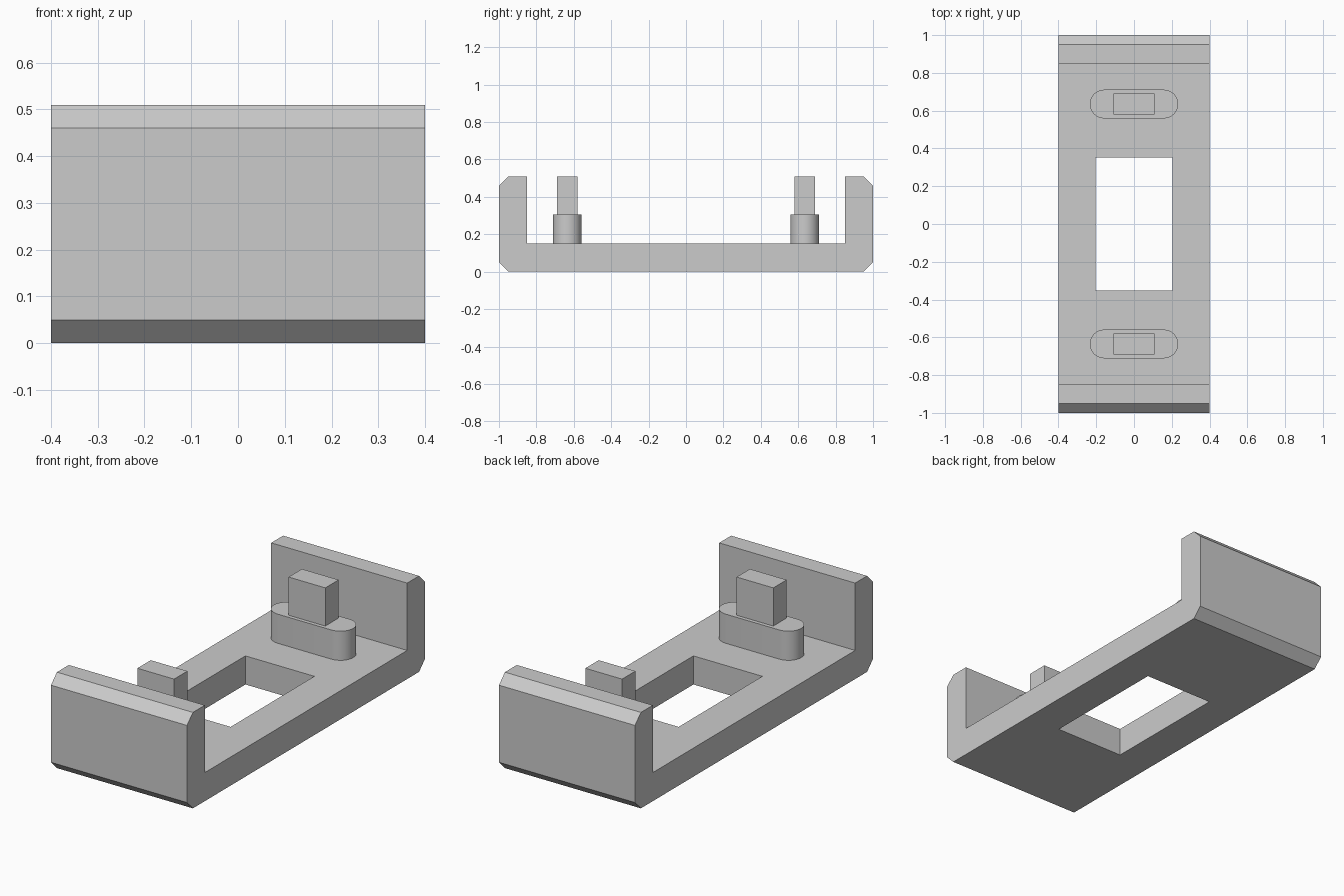
import bpy
import bmesh
from math import pi, cos, sin
from mathutils import Vector

default_cube = bpy.data.objects.get("Cube")
if default_cube:
    bpy.data.objects.remove(default_cube, do_unlink=True)

grey = bpy.data.materials.new("plain grey")
grey.use_nodes = True
colour = (0.6, 0.6, 0.6, 1)
grey.diffuse_color = colour
grey.node_tree.nodes["Principled BSDF"].inputs["Base Color"].default_value = colour


def extrude(name, outline, direction):
    """Make a solid by sweeping a closed outline along a direction."""
    bm = bmesh.new()
    face = bm.faces.new([bm.verts.new(p) for p in outline])
    swept = bmesh.ops.extrude_face_region(bm, geom=[face])["geom"]
    bmesh.ops.translate(bm, vec=Vector(direction),
                        verts=[g for g in swept if isinstance(g, bmesh.types.BMVert)])
    bmesh.ops.recalc_face_normals(bm, faces=bm.faces)
    mesh = bpy.data.meshes.new(name)
    bm.to_mesh(mesh)
    bm.free()
    mesh.materials.append(grey)
    obj = bpy.data.objects.new(name, mesh)
    bpy.context.collection.objects.link(obj)
    return obj


def rectangle(half_x, half_y, y, z):
    return [(sx * half_x, y + sy * half_y, z)
            for sx, sy in ((-1, -1), (1, -1), (1, 1), (-1, 1))]


def stadium(half_length, radius, y, z, steps=16):
    points = []
    for side in (1, -1):
        for i in range(steps + 1):
            a = -pi / 2 + pi * i / steps
            points.append((side * (half_length - radius + radius * cos(a)),
                           y + side * radius * sin(a), z))
    return points


def activate(obj):
    bpy.ops.object.select_all(action="DESELECT")
    obj.select_set(True)
    bpy.context.view_layer.objects.active = obj


# Sizes
half_width, floor_top, height = 0.4, 0.152, 0.51
chamfer, wall_inner = 0.05, 0.85

# Channel: base plate with two chamfered end walls
half = [(1 - chamfer, 0), (1, chamfer), (1, height - chamfer),
        (1 - chamfer, height), (wall_inner, height), (wall_inner, floor_top)]
profile = half + [(-y, z) for y, z in reversed(half)]
frame = extrude("channel_base", [(-half_width, y, z) for y, z in profile],
                (2 * half_width, 0, 0))

# Rectangular window through the base
cutter = extrude("window_cutter", rectangle(0.203, 0.352, 0, -0.1), (0, 0, 0.5))
cutter.hide_render = True
cut = frame.modifiers.new("window", "BOOLEAN")
cut.operation = "DIFFERENCE"
cut.solver = "EXACT"
cut.object = cutter
activate(frame)
bpy.ops.object.modifier_apply(modifier=cut.name)
bpy.data.objects.remove(cutter, do_unlink=True)

# Rounded bosses with a rectangular peg on each
boss_top = 0.307
for side, y in (("front", -0.635), ("back", 0.635)):
    boss = extrude(side + "_boss", stadium(0.234, 0.076, y, floor_top),
                   (0, 0, boss_top - floor_top))
    activate(boss)
    bpy.ops.object.shade_smooth_by_angle()
    extrude(side + "_peg", rectangle(0.108, 0.056, y, boss_top),
            (0, 0, height - boss_top))
